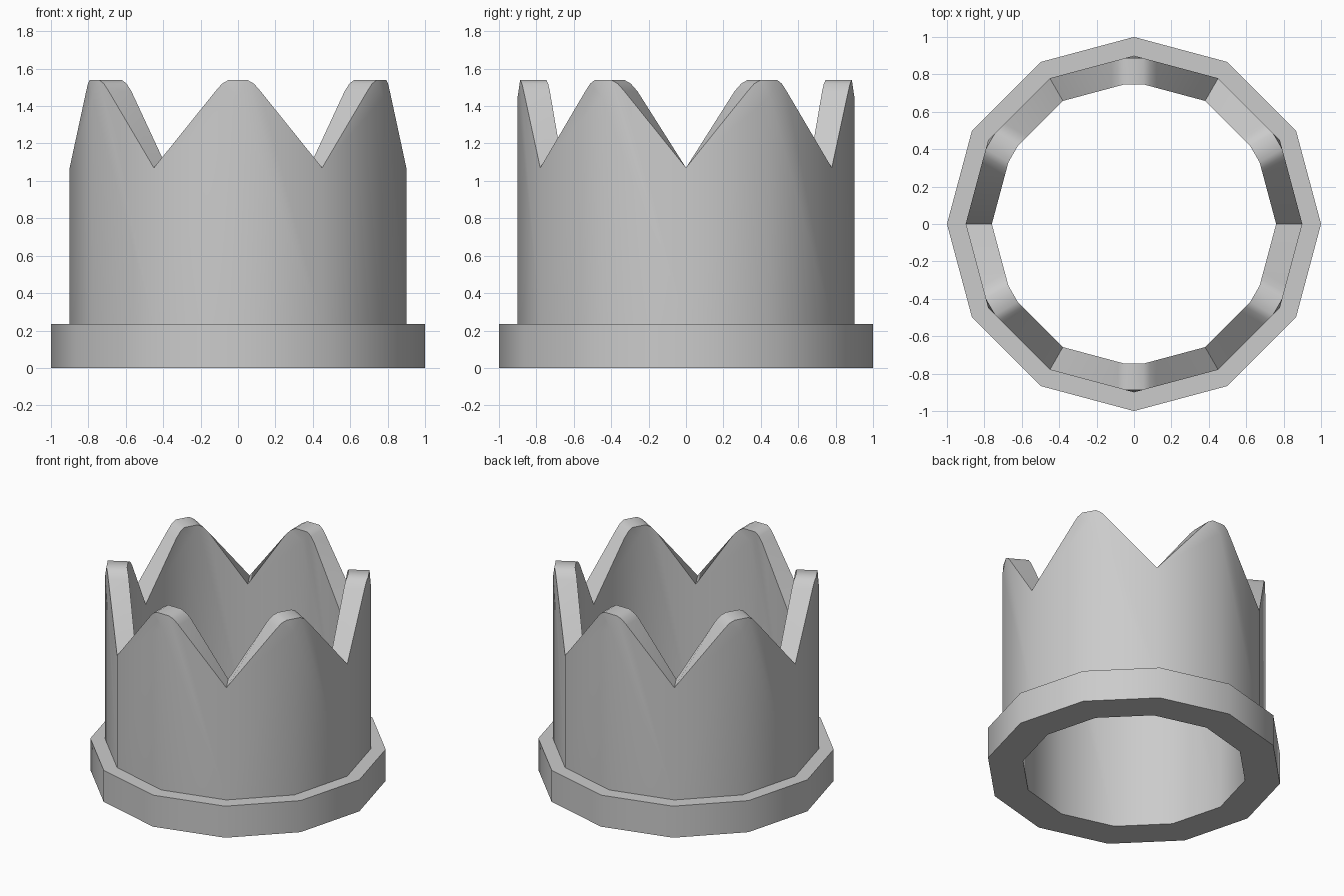
import bpy
import bmesh
from math import radians, tan
from mathutils import Matrix, Vector

cube = bpy.data.objects.get("Cube")
if cube:
    bpy.data.objects.remove(cube, do_unlink=True)

OUTER, INNER, RIM = 0.9, 0.76, 1.0
RIM_TOP, VALLEY, CREST = 0.235, 1.07, 1.45
SLOPE = tan(radians(15))

grey = bpy.data.materials.new("light grey")
grey.use_nodes = True
grey.diffuse_color = (0.6, 0.6, 0.6, 1)
grey.node_tree.nodes["Principled BSDF"].inputs["Base Color"].default_value = (0.6, 0.6, 0.6, 1)


def finish(bm, name):
    bmesh.ops.remove_doubles(bm, verts=bm.verts, dist=0.0005)
    bmesh.ops.recalc_face_normals(bm, faces=bm.faces)
    mesh = bpy.data.meshes.new(name)
    bm.to_mesh(mesh)
    bm.free()
    mesh.materials.append(grey)
    obj = bpy.data.objects.new(name, mesh)
    bpy.context.collection.objects.link(obj)
    bpy.ops.object.select_all(action='DESELECT')
    bpy.context.view_layer.objects.active = obj
    obj.select_set(True)
    bpy.ops.object.shade_smooth_by_angle(angle=radians(32))
    return obj


def polar(r, degrees, z):
    return Matrix.Rotation(radians(degrees), 3, 'Z') @ Vector((r, 0, z))


def face(bm, points):
    bm.faces.new([bm.verts.new(p) for p in points])


def half_peak(r, angle, side):
    """Outline from the valley up to the blunt tip on one flat panel."""
    def on_panel(offset, z):
        point = Vector((r - offset * SLOPE, side * offset, z))
        return Matrix.Rotation(radians(angle), 3, 'Z') @ point
    return [polar(r, angle + side * 30, VALLEY),
            on_panel(0.12, 1.48), on_panel(0.085, 1.52), on_panel(0.05, 1.54)]


# Wall with six blunt peaks
bm = bmesh.new()
for angle in range(30, 390, 60):
    tips = []
    for side in (-1, 1):
        edges = []
        for r, base in ((OUTER, RIM_TOP), (INNER, 0)):
            edge = half_peak(r, angle, side)
            edges.append(edge)
            face(bm, [polar(r, angle, base), polar(r, angle + side * 30, base)]
                 + edge + [polar(r, angle, CREST)])
        out, inn = edges
        for i in range(len(out) - 1):
            face(bm, [out[i], out[i + 1], inn[i + 1], inn[i]])
        tips.append((out[-1], inn[-1]))
    (out_a, in_a), (out_b, in_b) = tips
    face(bm, [out_a, out_b, in_b, in_a])
    face(bm, [polar(OUTER, angle, CREST), out_a, out_b])
    face(bm, [polar(INNER, angle, CREST), in_a, in_b])

# Base rim joined to the wall
profile = [(OUTER, RIM_TOP), (RIM, RIM_TOP), (RIM, 0), (INNER, 0)]
for angle in range(0, 360, 30):
    for (r1, z1), (r2, z2) in zip(profile, profile[1:]):
        face(bm, [polar(r1, angle, z1), polar(r2, angle, z2),
                  polar(r2, angle + 30, z2), polar(r1, angle + 30, z1)])
finish(bm, "crown_ring")
